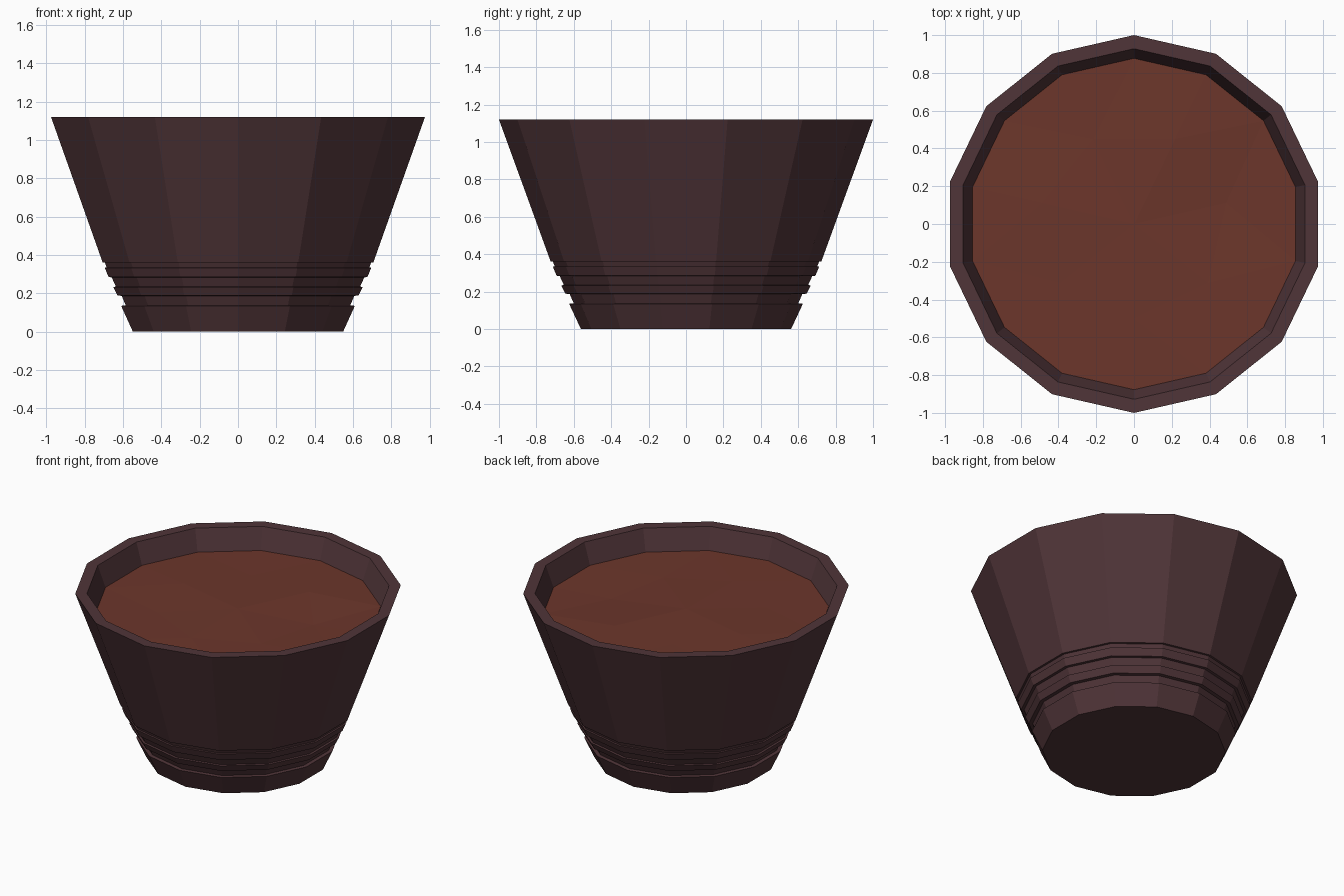
import bpy, bmesh, math, random
from mathutils import Vector

if "Cube" in bpy.data.objects:
    bpy.data.objects.remove(bpy.data.objects["Cube"])

random.seed(4)
SIDES = 14
SOIL_Z = 0.98


def ring(bm, r, z, jitter=0.0):
    """One 14-sided loop with a corner pointing along +y."""
    return [bm.verts.new((r * math.sin(2 * math.pi * i / SIDES),
                          r * math.cos(2 * math.pi * i / SIDES),
                          z + random.uniform(-jitter, jitter)))
            for i in range(SIDES)]


def bridge(bm, a, b):
    for i in range(SIDES):
        j = (i + 1) % SIDES
        bm.faces.new((a[i], a[j], b[j], b[i]))


def finish(bm, name, color):
    bmesh.ops.recalc_face_normals(bm, faces=bm.faces)
    me = bpy.data.meshes.new(name)
    bm.to_mesh(me)
    bm.free()
    ob = bpy.data.objects.new(name, me)
    bpy.context.collection.objects.link(ob)
    mat = bpy.data.materials.new(name + "_colour")
    mat.diffuse_color = (*color, 1)
    mat.use_nodes = True
    mat.node_tree.nodes["Principled BSDF"].inputs["Base Color"].default_value = mat.diffuse_color
    me.materials.append(mat)
    return ob


# Pot: base, grooved foot, flared wall, flat rim, inner wall and inner floor
profile = [(0.562, 0), (0.625, 0.135), (0.60, 0.137), (0.622, 0.187),
           (0.645, 0.189), (0.667, 0.233), (0.653, 0.235), (0.675, 0.283),
           (0.692, 0.285), (0.712, 0.333), (0.702, 0.335), (0.712, 0.360),
           (0.724, 0.362), (1.0, 1.12), (0.928, 1.12), (0.86, 0.93)]
bm = bmesh.new()
loops = [ring(bm, r, z) for r, z in profile]
for a, b in zip(loops, loops[1:]):
    bridge(bm, a, b)
bm.faces.new(loops[0])
bm.faces.new(loops[-1])
finish(bm, "pot", (0.08, 0.035, 0.04))

# Soil: slightly uneven faceted surface filling the pot
bm = bmesh.new()
edge = ring(bm, 0.877, SOIL_Z)
middle = [bm.verts.new((0.5 * math.sin(t), 0.5 * math.cos(t),
                        SOIL_Z + random.uniform(-0.012, 0.018)))
          for t in (2 * math.pi * (i + 0.5) / 7 for i in range(7))]
centre = bm.verts.new((0, 0, SOIL_Z + 0.01))
for i in range(7):
    m, n = middle[i], middle[(i + 1) % 7]
    e = [edge[(2 * i + k) % SIDES] for k in range(4)]
    bm.faces.new((e[0], e[1], m))
    bm.faces.new((e[1], e[2], m))
    bm.faces.new((e[2], n, m))
    bm.faces.new((m, n, centre))
finish(bm, "soil", (0.15, 0.037, 0.024))
